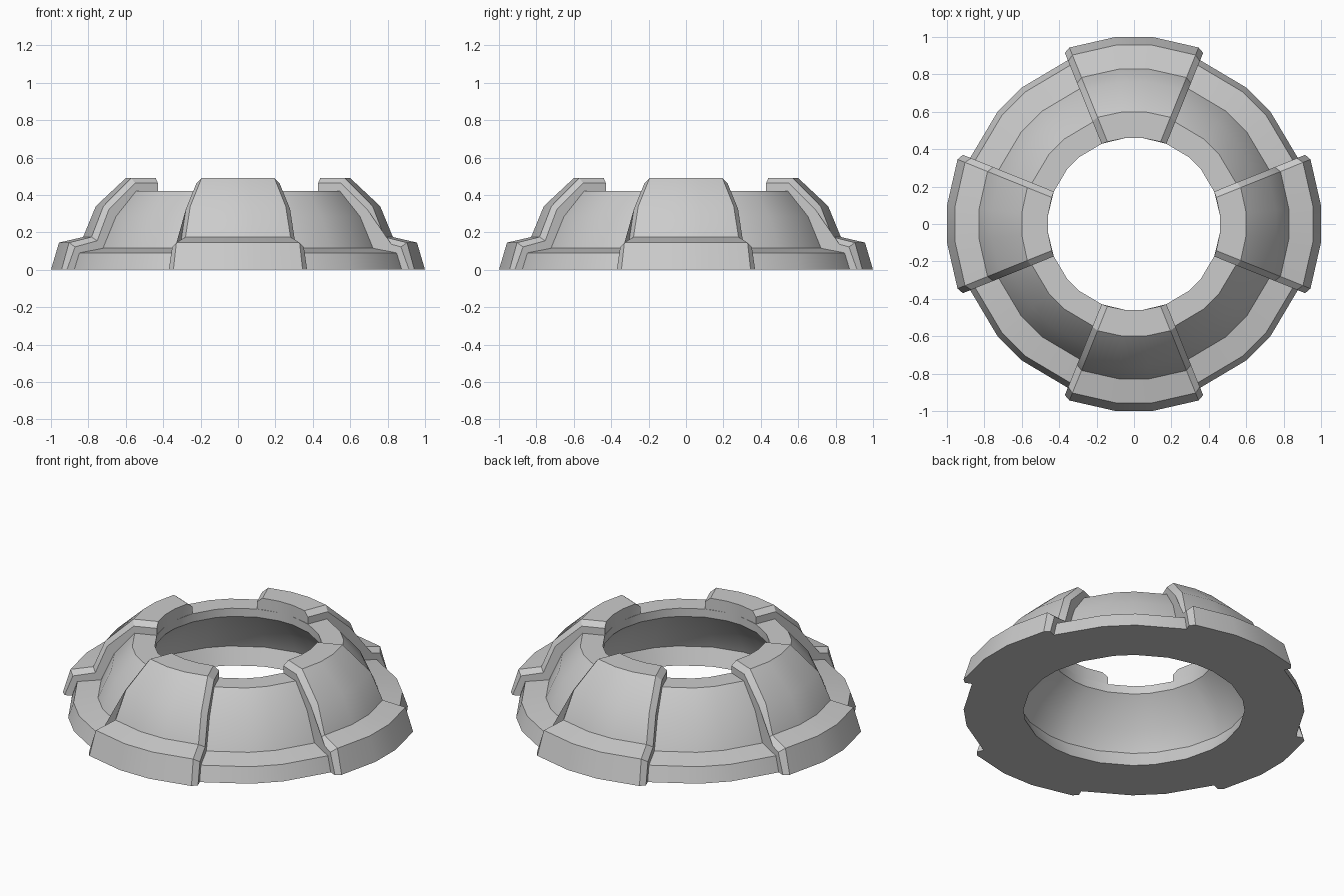
import bpy, bmesh
from math import radians, degrees, cos, sin

if "Cube" in bpy.data.objects:
    bpy.data.objects.remove(bpy.data.objects["Cube"])

K = 1 / cos(radians(5.6))   # flat-to-corner correction so the flats land on the measured radii


def skin(name, columns, closed):
    """Skin a row of radial profiles; each column is a list of (radius, angle in degrees, z)."""
    bm = bmesh.new()
    rows = [[bm.verts.new((r * cos(radians(a)), r * sin(radians(a)), z)) for r, a, z in col]
            for col in columns]
    n = len(rows[0])
    for i in range(len(rows) if closed else len(rows) - 1):
        p, q = rows[i], rows[(i + 1) % len(rows)]
        for j in range(n):
            k = (j + 1) % n
            bm.faces.new((p[j], p[k], q[k], q[j]))
    if not closed:
        caps = [bm.faces.new(rows[0]), bm.faces.new(rows[-1])]
        bmesh.ops.triangulate(bm, faces=caps)
    bmesh.ops.recalc_face_normals(bm, faces=bm.faces[:])
    mesh = bpy.data.meshes.new(name)
    bm.to_mesh(mesh)
    bm.free()
    ob = bpy.data.objects.new(name, mesh)
    bpy.context.collection.objects.link(ob)
    bpy.ops.object.select_all(action='DESELECT')
    ob.select_set(True)
    bpy.context.view_layer.objects.active = ob
    bpy.ops.object.shade_smooth_by_angle(angle=radians(28))
    return ob


# Hollow domed ring with a stepped foot
ring = [(.94, 0), (.91, .09), (.775, .115), (.70, .285), (.585, .42), (.46, .42),
        (.46, .37), (.60, .22), (.65, .10), (.61, 0)]
angles = [90 * q + a for q in range(4) for a in (-22, -5.6, 5.6, 22, 39.4, 50.6)]
skin("domed_ring", [[(r * K, a, z) for r, z in ring] for a in angles], True)

# Four raised armour ribs with chamfered sides
outer = [(1.0, 0), (.957, .145), (.828, .175), (.76, .34), (.60, .49), (.46, .49)]
inset = [(.982, 0), (.935, .122), (.808, .155), (.74, .325), (.59, .463), (.46, .463)]
buried = [(.46, .42), (.48, .41), (.58, .40), (.67, .28), (.74, .10), (.88, .08), (.93, 0)]
HALF = 22


def rib_column(profile, angle, base, chamfer=0.0):
    side = 1 if angle > 0 else -1
    return [(r * K, base + angle - side * degrees(chamfer / r), z) for r, z in profile + buried]


for q, label in enumerate(("right", "back", "left", "front")):
    b = 90 * q
    skin(label + "_rib", [
        rib_column(inset, -HALF, b),
        rib_column(outer, -HALF, b, .033),
        rib_column(outer, -5.6, b),
        rib_column(outer, 5.6, b),
        rib_column(outer, HALF, b, .033),
        rib_column(inset, HALF, b),
    ], False)
